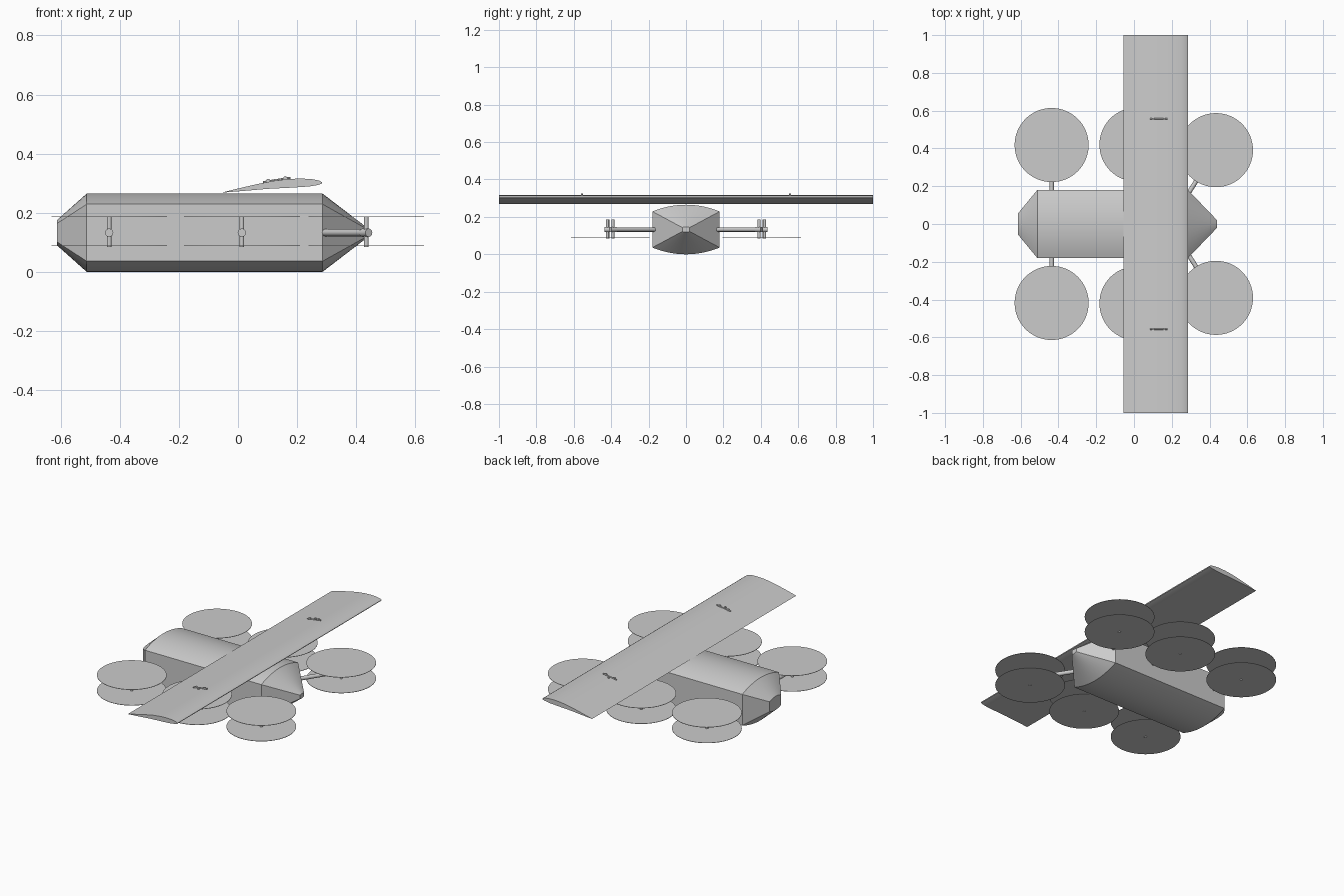
import bpy, bmesh, math
from mathutils import Vector

if "Cube" in bpy.data.objects:
    bpy.data.objects.remove(bpy.data.objects["Cube"])

grey = bpy.data.materials.new("light grey")
grey.diffuse_color = (0.6, 0.6, 0.6, 1)
grey.use_nodes = True
grey.node_tree.nodes["Principled BSDF"].inputs["Base Color"].default_value = grey.diffuse_color


def finish(name, bm, smooth=True):
    bmesh.ops.recalc_face_normals(bm, faces=bm.faces)
    me = bpy.data.meshes.new(name)
    bm.to_mesh(me)
    bm.free()
    me.materials.append(grey)
    ob = bpy.data.objects.new(name, me)
    bpy.context.collection.objects.link(ob)
    if smooth:
        bpy.ops.object.select_all(action='DESELECT')
        bpy.context.view_layer.objects.active = ob
        ob.select_set(True)
        bpy.ops.object.shade_smooth_by_angle(angle=math.radians(25))
    return ob


def loft(name, rings):
    """Skin a list of equal-length rings and cap both ends."""
    bm = bmesh.new()
    loops = [[bm.verts.new(p) for p in r] for r in rings]
    n = len(loops[0])
    for a, b in zip(loops, loops[1:]):
        for i in range(n):
            j = (i + 1) % n
            bm.faces.new((a[i], a[j], b[j], b[i]))
    bm.faces.new(loops[0])
    bm.faces.new(loops[-1])
    return finish(name, bm)


def rod(name, a, b, r, sides=20):
    """Cylinder between two points."""
    a, b = Vector(a), Vector(b)
    d = b - a
    bm = bmesh.new()
    bmesh.ops.create_cone(bm, cap_ends=True, segments=sides, radius1=r,
                          radius2=r, depth=d.length)
    bm.transform(d.to_track_quat('Z', 'Y').to_matrix().to_4x4())
    bmesh.ops.translate(bm, verts=bm.verts, vec=(a + b) / 2)
    return finish(name, bm)


# fuselage: flat sides with arched top and belly, tapered at both ends
MID = 0.1325
HALF, SIDE, RISE = 0.18, 0.0965, 0.036
ARC = 14
section = []
for s in (1, -1):
    for i in range(ARC + 1):
        t = 1 - 2 * i / ARC
        section.append((s * t * HALF, s * (SIDE + RISE * (1 - t * t))))
stations = [(-0.613, 0.32), (-0.512, 1), (0.286, 1), (0.44, 0.11)]
loft("fuselage", [[(x, y * k, MID + z * k) for y, z in section]
                  for x, k in stations])

# main wing: straight extruded airfoil
airfoil = [(-0.056, 0.268), (0.0, 0.282), (0.06, 0.296), (0.12, 0.308),
           (0.17, 0.314), (0.21, 0.316), (0.25, 0.314), (0.275, 0.309),
           (0.285, 0.303), (0.283, 0.298), (0.27, 0.294), (0.24, 0.289),
           (0.18, 0.285), (0.10, 0.281), (0.02, 0.274)]
loft("wing", [[(x, y, z) for x, z in airfoil] for y in (-1, 1)])

# six lift units: arm, hub, shaft, and a pair of stacked rotor discs
units = [("rear", -0.436, 0.418, -0.436), ("middle", 0.013, 0.42, 0.013),
         ("front", 0.434, 0.391, 0.28)]
for label, x, y, root in units:
    for side, s in (("left", 1), ("right", -1)):
        tag = f"{label}_{side}"
        inner = 0.15
        tip = Vector((x, s * y, MID))
        base = Vector((root, s * inner, MID))
        out = (tip - base).normalized()
        rod(tag + "_arm", base, tip, 0.012)
        rod(tag + "_hub", tip - out * 0.022, tip + out * 0.016, 0.014)
        rod(tag + "_shaft", (x, s * y, 0.084), (x, s * y, 0.187), 0.008)
        for level, z in (("upper", 0.186), ("lower", 0.089)):
            rod(f"{tag}_{level}_rotor", (x, s * y, z - 0.001),
                (x, s * y, z + 0.001), 0.196, 64)

# small fittings poking out of the wing skin
for side, s in (("left", 1), ("right", -1)):
    y = s * 0.557
    rod(side + "_fitting_bar", (0.085, y, 0.303), (0.178, y, 0.318), 0.004, 10)
    for i, (x, z) in enumerate(((0.102, 0.308), (0.16, 0.317))):
        rod(f"{side}_fitting_boss_{i}", (x, y - 0.005, z),
            (x, y + 0.005, z), 0.007, 12)
    rod(side + "_fitting_pin", (0.131, s * 0.572, 0.300),
        (0.130, s * 0.572, 0.314), 0.006, 12)
